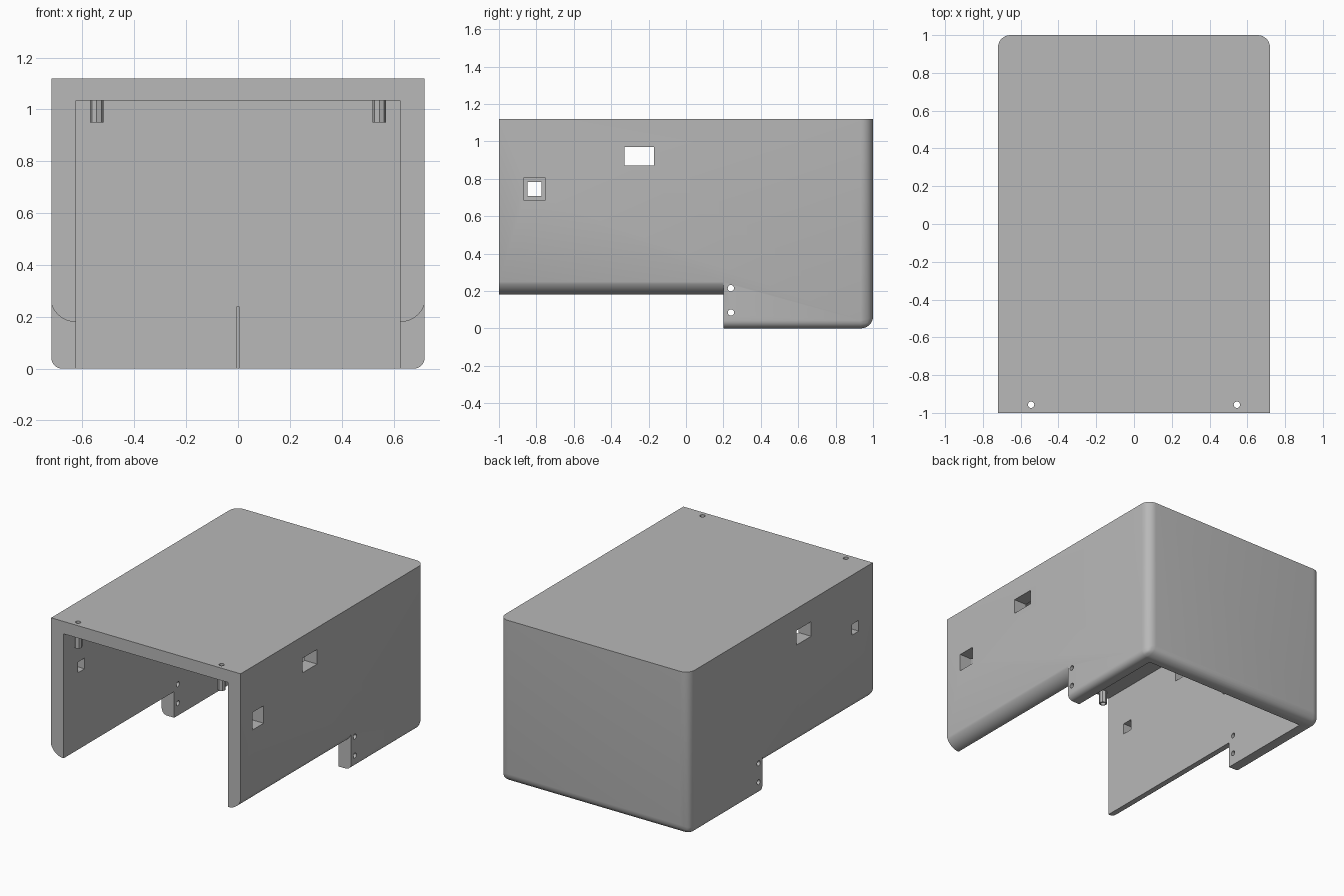
import bpy, bmesh, math
from mathutils import Matrix

old = bpy.data.objects.get("Cube")
if old:
    bpy.data.objects.remove(old, do_unlink=True)

grey = bpy.data.materials.new("plain grey")
grey.use_nodes = True
grey.diffuse_color = (0.48, 0.48, 0.48, 1)
grey.node_tree.nodes["Principled BSDF"].inputs["Base Color"].default_value = grey.diffuse_color


def make(name, bm):
    bmesh.ops.recalc_face_normals(bm, faces=bm.faces)
    mesh = bpy.data.meshes.new(name)
    bm.to_mesh(mesh)
    bm.free()
    mesh.materials.append(grey)
    ob = bpy.data.objects.new(name, mesh)
    bpy.context.collection.objects.link(ob)
    return ob


def box(name, x, y, z):
    bm = bmesh.new()
    bmesh.ops.create_cube(bm, size=1)
    for v in bm.verts:
        v.co = [r[0] if c < 0 else r[1] for c, r in zip(v.co, (x, y, z))]
    return make(name, bm)


def rod(name, centre, radius, length, sides=16, axis="Z"):
    bm = bmesh.new()
    turn = Matrix.Rotation(math.pi / 2, 4, "Y") if axis == "X" else Matrix()
    bmesh.ops.create_cone(bm, cap_ends=True, segments=sides, radius1=radius,
                          radius2=radius, depth=length,
                          matrix=Matrix.Translation(centre) @ turn)
    return make(name, bm)


def apply(ob, mod):
    bpy.context.view_layer.objects.active = ob
    bpy.ops.object.modifier_apply(modifier=mod.name)


def cut(ob, cutter):
    cutter.hide_render = True
    mod = ob.modifiers.new("cut", "BOOLEAN")
    mod.operation = "DIFFERENCE"
    mod.solver = "EXACT"
    mod.object = cutter
    apply(ob, mod)
    bpy.data.objects.remove(cutter, do_unlink=True)


# Outer block with rounded rear corners and rounded lower edges
W, H = 0.72, 1.12
shell = box("cover_shell", (-W, W), (-1, 1), (0, H))
me = shell.data
weights = me.attributes.new("bevel_weight_edge", "FLOAT", "EDGE")
for e in me.edges:
    a, b = (me.vertices[i].co for i in e.vertices)
    mid = (a + b) / 2
    if mid.y > 0.9 and mid.z < H - 0.1:
        weights.data[e.index].value = 1.0
    elif mid.z < 0.1 and abs(mid.x) > 0.5:
        weights.data[e.index].value = 0.65
bevel = shell.modifiers.new("rounding", "BEVEL")
bevel.limit_method = "WEIGHT"
bevel.width = 0.065
bevel.segments = 8
apply(shell, bevel)

# Hollow inside, open at the front and below
IN, TOP, BACK = 0.625, 1.035, 0.9
cut(shell, box("cavity_cutter", (-IN, IN), (-1.2, BACK), (-0.2, TOP)))

# Raised front part of the side walls, with a rounded lower edge
LOW, R = 0.18, 0.1
end = math.asin((W - IN) / R)
arc = [(IN + R * math.sin(end * i / 10), LOW + R * (1 - math.cos(end * i / 10)))
       for i in range(11)]
half = arc + [(0.9, arc[-1][1]), (0.9, -0.2)]
outline = half + [(-x, z) for x, z in reversed(half)]
bm = bmesh.new()
face = bm.faces.new([bm.verts.new((x, -1.2, z)) for x, z in outline])
new = bmesh.ops.extrude_face_region(bm, geom=[face])["geom"]
bmesh.ops.translate(bm, vec=(0, 1.4, 0),
                    verts=[v for v in new if isinstance(v, bmesh.types.BMVert)])
cut(shell, make("side_notch_cutter", bm))

# Side windows: the left front one is larger
for side in (-1, 1):
    xs = sorted((side * 0.5, side * 0.9))
    cut(shell, box("window_cutter", xs, (-0.33, -0.17), (0.87, 0.97)))
    h = 0.037 if side < 0 else 0.06
    cut(shell, box("port_cutter", xs, (-0.81 - h, -0.81 + h), (0.745 - h, 0.745 + h)))

# Screw holes in the rear tabs and the roof
for z in (0.085, 0.215):
    cut(shell, rod("tab_hole_cutter", (0, 0.24, z), 0.017, 2, axis="X"))
parts = [shell]
for side, label in ((-1, "right"), (1, "left")):
    spot = (side * 0.545, -0.957)
    cut(shell, rod("roof_hole_cutter", (*spot, 1.1), 0.017, 0.3))
    # Hollow screw boss under the roof
    boss = rod(label + "_screw_boss", (*spot, 0.9925), 0.026, 0.085, 8)
    cut(boss, rod("boss_hole_cutter", (*spot, 1.0), 0.017, 0.3))
    parts.append(boss)

# Thin rib on the inside of the rear wall
parts.append(box("rear_rib", (-0.006, 0.006), (BACK - 0.012, BACK + 0.01), (0.001, 0.24)))

bpy.ops.object.select_all(action="DESELECT")
for ob in parts:
    ob.select_set(True)
bpy.context.view_layer.objects.active = shell
bpy.ops.object.shade_smooth_by_angle(angle=math.radians(30))
